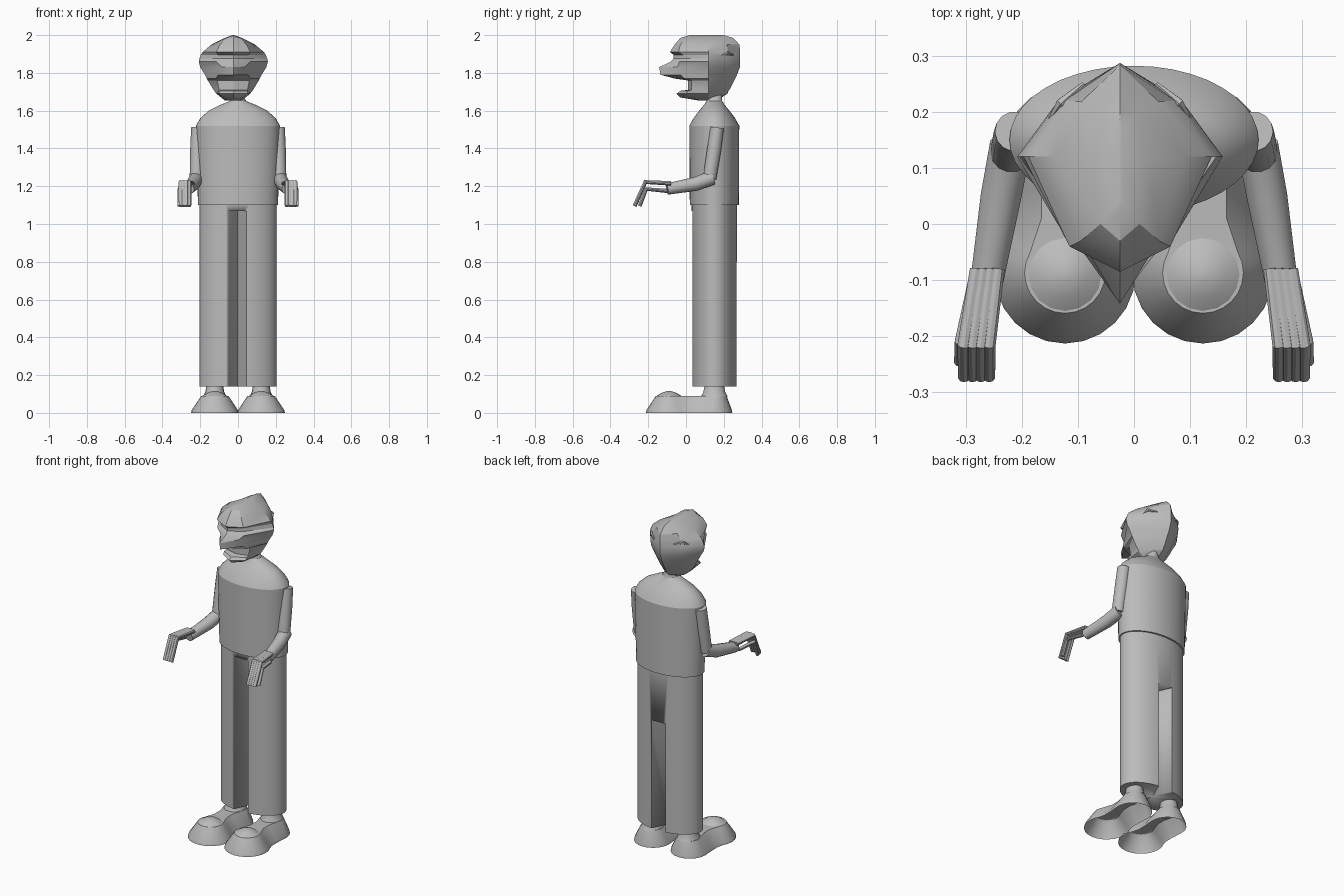
import bpy, bmesh
from math import sin, cos, pi
from mathutils import Vector

cube = bpy.data.objects.get("Cube")
if cube:
    bpy.data.objects.remove(cube, do_unlink=True)

grey = bpy.data.materials.new("plain grey")
grey.use_nodes = True
grey.diffuse_color = (0.5, 0.5, 0.5, 1)
shader = next(n for n in grey.node_tree.nodes if n.type == "BSDF_PRINCIPLED")
shader.inputs["Base Color"].default_value = grey.diffuse_color


def make_object(name, bm, angle=30):
    bmesh.ops.recalc_face_normals(bm, faces=bm.faces)
    mesh = bpy.data.meshes.new(name)
    bm.to_mesh(mesh)
    bm.free()
    mesh.materials.append(grey)
    obj = bpy.data.objects.new(name, mesh)
    bpy.context.collection.objects.link(obj)
    bpy.ops.object.select_all(action="DESELECT")
    bpy.context.view_layer.objects.active = obj
    obj.select_set(True)
    bpy.ops.object.shade_smooth_by_angle(angle=angle * pi / 180)
    return obj


def loft(name, rings, bottom=True, top=True, angle=30):
    """Skin a list of equal-length point rings."""
    bm = bmesh.new()
    loops = [[bm.verts.new(p) for p in ring] for ring in rings]
    count = len(loops[0])
    for low, high in zip(loops, loops[1:]):
        for i in range(count):
            j = (i + 1) % count
            bm.faces.new((low[i], low[j], high[j], high[i]))
    if bottom:
        bm.faces.new(loops[0][::-1])
    if top:
        bm.faces.new(loops[-1])
    return make_object(name, bm, angle)


def ellipse(x, y, z, rx, ry, sides=40):
    steps = [2 * pi * i / sides for i in range(sides)]
    return [(x + rx * cos(a), y + ry * sin(a), z) for a in steps]


def tube(name, path, radii, sides=10):
    """Round limb following a path."""
    pts = [Vector(p) for p in path]
    rings = []
    for i, (p, r) in enumerate(zip(pts, radii)):
        before, after = pts[max(i - 1, 0)], pts[min(i + 1, len(pts) - 1)]
        into = (p - before).normalized() + (after - p).normalized()
        turn = into.to_track_quat("Z", "X")
        rings.append([p + turn @ Vector(q) for q in ellipse(0, 0, 0, r, r, sides)])
    return loft(name, rings)


def notch(legs, y_open, y_apex, height):
    """Cut a V-shaped gap into the legs."""
    wedge = [(-0.056, y_open), (0.05, y_open), (-0.003, y_apex)]
    cutter = loft("gap_cutter", [[(x, y, z) for x, y in wedge] for z in (0.05, height)])
    mod = legs.modifiers.new("gap", "BOOLEAN")
    mod.object, mod.solver = cutter, "EXACT"
    bpy.context.view_layer.objects.active = legs
    bpy.ops.object.modifier_apply(modifier=mod.name)
    bpy.data.objects.remove(cutter, do_unlink=True)


# Trousers with a gap at the front and a shorter one at the back
MID = 0.15
trousers = loft("trousers", [ellipse(0, MID, z, 0.205, 0.12) for z in (0.14, 1.11)])
notch(trousers, 0.02, 0.14, 1.07)
notch(trousers, 0.28, 0.16, 0.8)

# Shirt, sloping shoulders and neck
loft("shirt", [ellipse(0, MID, 1.1, 0.212, 0.13), ellipse(0, MID, 1.52, 0.222, 0.132)], top=False)
slope = [(1.52, 0.222, 0.132), (1.56, 0.2, 0.11), (1.6, 0.155, 0.08), (1.63, 0.095, 0.055),
         (1.65, 0.045, 0.042), (1.68, 0.025, 0.04), (1.73, 0.02, 0.025)]
loft("shoulders", [ellipse(0, MID, z, rx, ry) for z, rx, ry in slope], bottom=False)

# Head: each level gives height, front, cheek x, cheek y, half width, back
HEAD_X = -0.025
levels = [
    (1.655, 0.06, 0.03, 0.07, 0.045, 0.16),
    (1.67, -0.03, 0.05, 0.02, 0.065, 0.19),
    (1.69, -0.05, 0.075, 0, 0.09, 0.22),
    (1.705, -0.03, 0.075, 0.01, 0.1, 0.225),
    (1.71, 0.01, 0.075, 0.03, 0.105, 0.23),
    (1.76, 0.01, 0.085, 0.03, 0.135, 0.255),
    (1.77, -0.06, 0.09, -0.01, 0.14, 0.26),
    (1.79, -0.135, 0.08, -0.03, 0.15, 0.27),
    (1.83, -0.142, 0.06, -0.045, 0.175, 0.285),
    (1.86, -0.08, 0.09, -0.035, 0.183, 0.287),
    (1.875, -0.065, 0.08, -0.015, 0.18, 0.287),
    (1.895, -0.065, 0.08, -0.015, 0.172, 0.287),
    (1.91, -0.085, 0.09, -0.04, 0.163, 0.287),
    (1.95, -0.06, 0.07, -0.03, 0.115, 0.283),
    (1.985, -0.03, 0.035, 0, 0.045, 0.25),
    (2.0, 0.02, 0.004, 0.04, 0.005, 0.2),
]
rings = []
for z, front, cheek_x, cheek_y, wide, back in levels:
    half = [(cheek_x, cheek_y), (wide, 0.12), (wide * 0.6, 0.12 + (back - 0.12) * 0.6)]
    outline = [(0, front)] + half + [(0, back)] + [(-x, y) for x, y in half[::-1]]
    rings.append([(HEAD_X + x, y, z) for x, y in outline])
loft("head", rings, angle=25)


def shoe_outline(x, z, toe, toe_y, waist, heel, heel_y):
    """Keyhole outline: round toe, narrow waist, round heel."""
    right = [(toe * sin(a), toe_y - toe * cos(a)) for a in [pi * i / 12 for i in range(1, 9)]]
    right += [(waist, 0.01), (waist, 0.06)]
    right += [(heel * cos(a), heel_y + heel * sin(a)) for a in [pi * i / 10 for i in range(5)]]
    ring = [(0, toe_y - toe)] + right + [(0, heel_y + heel)] + [(-u, v) for u, v in right[::-1]]
    return [(x + u, v, z) for u, v in ring]


for side, label in ((1, "left"), (-1, "right")):
    # Shoe shell, open underneath, with a toe dome and ankle
    sx = 0.123 * side
    loft(label + "_shoe", [
        shoe_outline(sx, 0, 0.126, -0.087, 0.1, 0.105, 0.14),
        shoe_outline(sx, 0.015, 0.122, -0.087, 0.096, 0.103, 0.14),
        shoe_outline(sx, 0.09, 0.072, -0.087, 0.042, 0.065, 0.15)], bottom=False)
    loft(label + "_toe_dome", [ellipse(sx, -0.09, z, r, r, 16) for z, r in
                               ((0.088, 0.068), (0.105, 0.042), (0.115, 0.012))], bottom=False)
    loft(label + "_ankle", [ellipse(sx, MID, z, rx, ry, 16) for z, rx, ry in
                            ((0.088, 0.062, 0.07), (0.11, 0.05, 0.058), (0.16, 0.042, 0.048))], bottom=False)

    # Arm bent forward at the elbow
    tube(label + "_upper_arm", [(0.212 * side, 0.165, 1.51), (0.215 * side, 0.15, 1.4),
                                (0.22 * side, 0.125, 1.24)], (0.036, 0.038, 0.036), 14)
    tube(label + "_forearm", [(0.22 * side, 0.14, 1.245), (0.237 * side, 0.05, 1.212),
                              (0.262 * side, -0.1, 1.185)], (0.038, 0.037, 0.03), 14)

    # Four fingers bent down and a thumb beside them
    for i in range(4):
        x, tip = 0.242 + 0.013 * i, 0.258 + 0.015 * i
        tube(f"{label}_finger_{i + 1}", [(x * side, -0.08, 1.215), (tip * side, -0.215, 1.222),
                                         (tip * side, -0.272, 1.095)], (0.012, 0.012, 0.011))
    tube(label + "_thumb", [(0.285 * side, -0.1, 1.175), (0.309 * side, -0.21, 1.185),
                            (0.311 * side, -0.245, 1.095)], (0.011, 0.011, 0.01))

    # Thin ear ridge at the side of the head
    tube(label + "_ear", [(HEAD_X + 0.125 * side, 0.185, 1.885), (HEAD_X + 0.105 * side, 0.215, 1.905),
                          (HEAD_X + 0.065 * side, 0.25, 1.895)], (0.004, 0.01, 0.004), 6)
